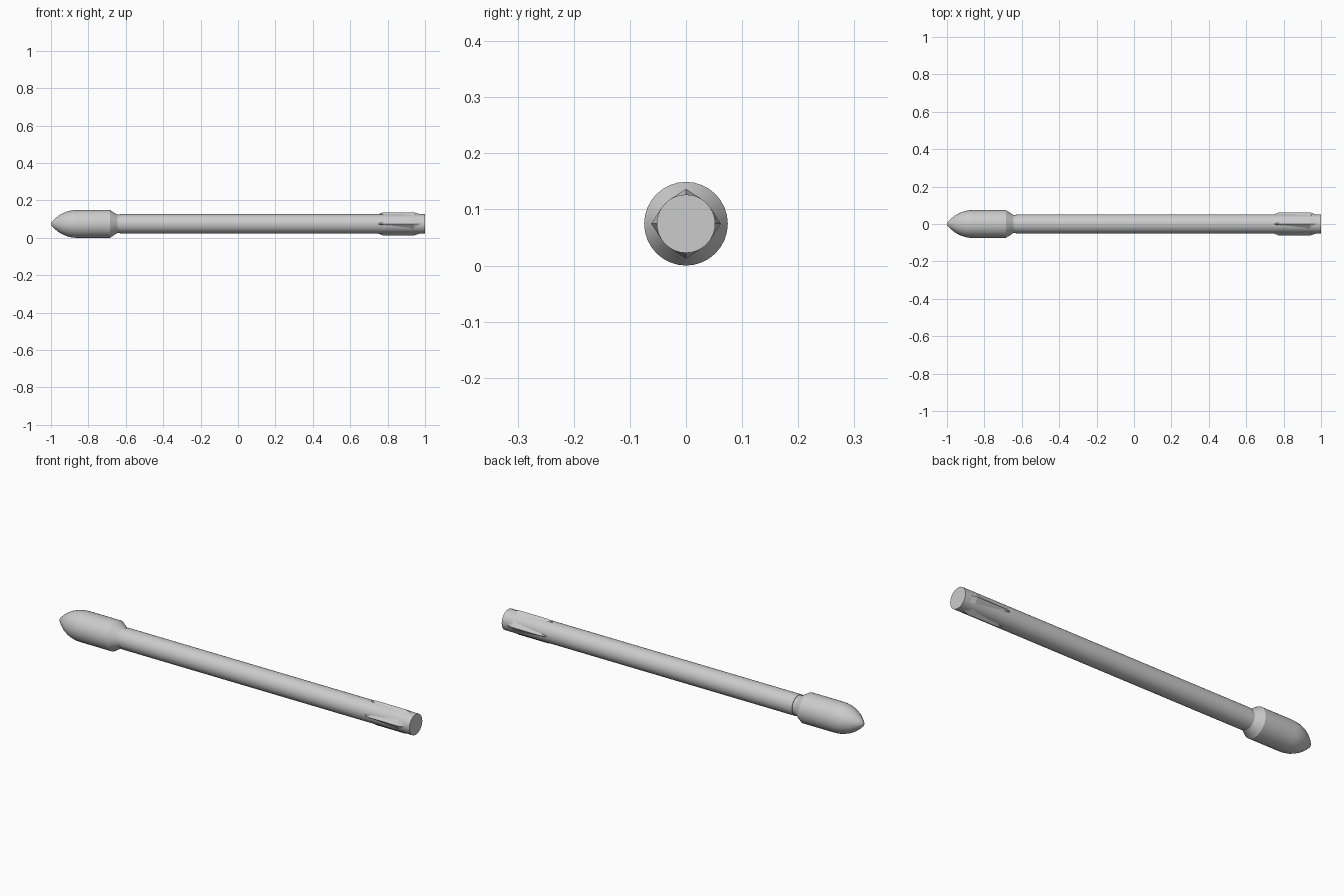
import bpy, bmesh, math
from mathutils import Matrix, Vector

if "Cube" in bpy.data.objects:
    bpy.data.objects.remove(bpy.data.objects["Cube"], do_unlink=True)

AXIS_Z = 0.0745
BODY_R = 0.052
SIDES = 32

grey = bpy.data.materials.new("light_grey")
grey.use_nodes = True
grey.diffuse_color = (0.6, 0.6, 0.6, 1)
grey.node_tree.nodes["Principled BSDF"].inputs["Base Color"].default_value = (0.6, 0.6, 0.6, 1)


def finish(bm, name, smooth):
    bmesh.ops.recalc_face_normals(bm, faces=bm.faces)
    mesh = bpy.data.meshes.new(name)
    bm.to_mesh(mesh)
    bm.free()
    mesh.materials.append(grey)
    obj = bpy.data.objects.new(name, mesh)
    obj.location.z = AXIS_Z
    bpy.context.collection.objects.link(obj)
    if smooth:
        bpy.ops.object.select_all(action='DESELECT')
        obj.select_set(True)
        bpy.context.view_layer.objects.active = obj
        bpy.ops.object.shade_smooth_by_angle(angle=math.radians(25))
    return obj


def lathe(name, profile):
    """Spin (x, radius) points around the long axis; close with flat caps."""
    bm = bmesh.new()
    verts = [bm.verts.new((x, 0, r)) for x, r in profile]
    edges = [bm.edges.new(pair) for pair in zip(verts, verts[1:])]
    bmesh.ops.spin(bm, geom=verts + edges, cent=(0, 0, 0), axis=(1, 0, 0),
                   angle=math.tau, steps=SIDES)
    bmesh.ops.remove_doubles(bm, verts=bm.verts, dist=0.0002)
    bmesh.ops.holes_fill(bm, edges=[e for e in bm.edges if e.is_boundary], sides=0)
    return finish(bm, name, True)


# Long cylindrical body
lathe("body", [(-0.632, BODY_R), (1, BODY_R)])

# Payload fairing: rounded nose, straight wall, tapered shoulder, neck
lathe("fairing", [(-1, 0), (-0.995, 0.012), (-0.98, 0.027), (-0.955, 0.047),
                  (-0.93, 0.06), (-0.905, 0.069), (-0.88, 0.0735), (-0.86, AXIS_Z),
                  (-0.685, AXIS_Z), (-0.645, 0.049), (-0.625, 0.049)])


# Folded landing legs: ridged wedges that widen toward the tail
def landing_leg(name, angle):
    bm = bmesh.new()
    # stations: (x, ridge radius, half width)
    stations = [(0.75, 0.052, 0.003), (0.775, 0.062, 0.006),
                (0.94, 0.062, 0.027), (0.97, 0.0525, 0.029)]
    rings = []
    for x, ridge, half in stations:
        edge = math.sqrt(BODY_R ** 2 - half ** 2)
        section = [(-half, edge), (0, ridge), (half, edge), (0, 0.04)]
        rings.append([bm.verts.new((x, y, z)) for y, z in section])
    for a, b in zip(rings, rings[1:]):
        for i in range(4):
            j = (i + 1) % 4
            bm.faces.new((a[i], a[j], b[j], b[i]))
    bm.faces.new(rings[0])
    bm.faces.new(rings[-1])
    bmesh.ops.rotate(bm, verts=bm.verts, cent=Vector(),
                     matrix=Matrix.Rotation(angle, 3, 'X'))
    finish(bm, name, False)


for i, side in enumerate(("top", "front", "bottom", "back")):
    landing_leg("landing_leg_" + side, i * math.pi / 2)
